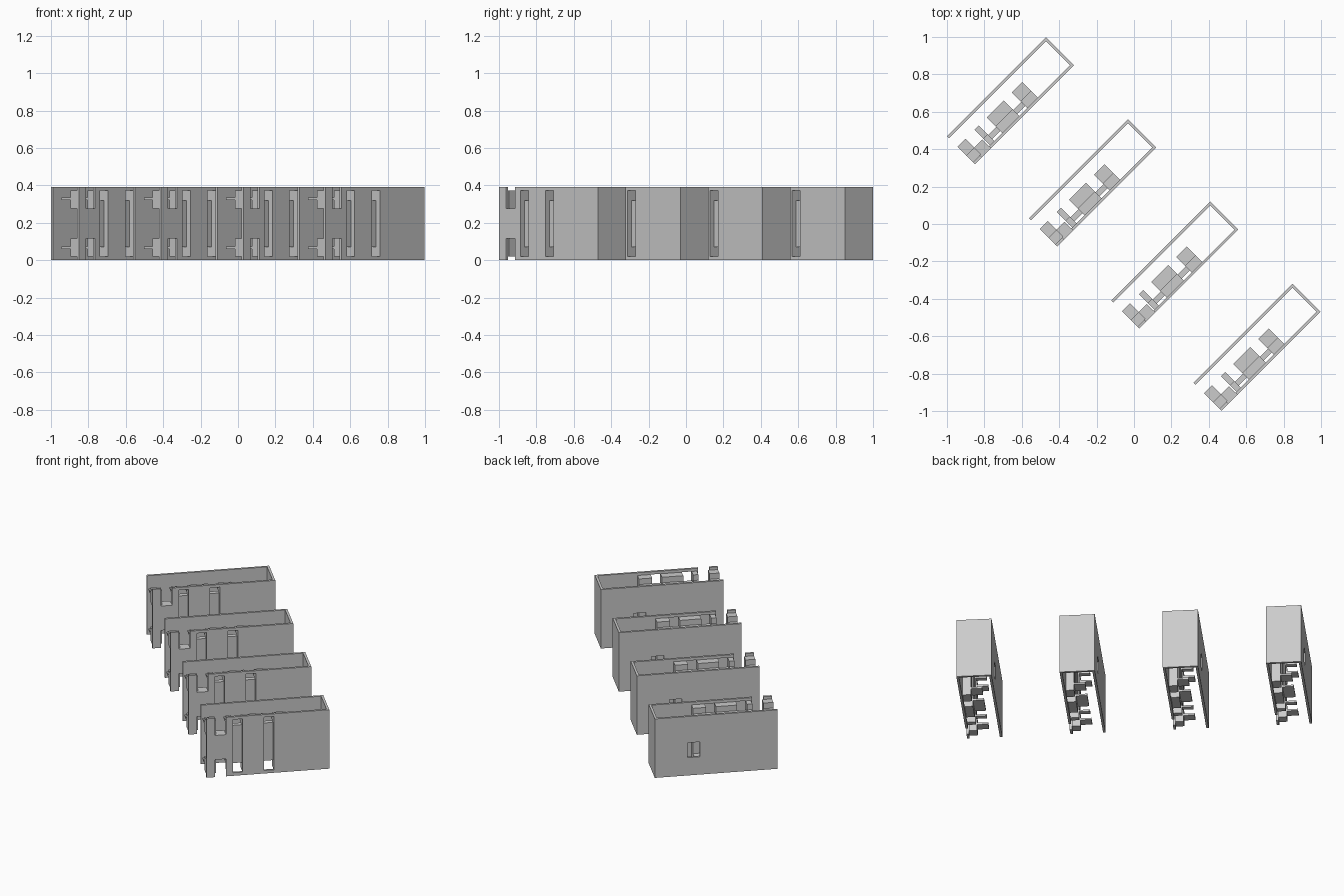
import bpy, bmesh, math
from mathutils import Matrix, Vector

if "Cube" in bpy.data.objects:
    bpy.data.objects.remove(bpy.data.objects["Cube"], do_unlink=True)

grey = bpy.data.materials.new("light_grey")
grey.use_nodes = True
grey.diffuse_color = (0.6, 0.6, 0.6, 1)
grey.node_tree.nodes["Principled BSDF"].inputs["Base Color"].default_value = (0.6, 0.6, 0.6, 1)

L, W, H, T = 0.748, 0.212, 0.39, 0.015   # housing length, width, height, wall
DEEP, REACH = 0.065, 0.132               # rib depth, flange reach
LOW, HIGH = 0.02, 0.372                  # slot bottom and top
NOTCH_LOW, NOTCH_HIGH = 0.115, 0.276
END, RIB = 0.052, 0.12                   # end post edge, first rib start
SLOTS = [(0.16, 0.22), (0.35, 0.41)]
RIBS = [(0.128, 0.16), (0.22, 0.35), (0.41, 0.49)]


def mesh_from_boxes(name, boxes):
    """Each box is its (along, across, height) ranges."""
    bm = bmesh.new()
    for ranges in boxes:
        lo, hi = (Vector([r[k] for r in ranges]) for k in (0, 1))
        bmesh.ops.create_cube(bm, size=1, matrix=Matrix.Translation((lo + hi) / 2)
                              @ Matrix.Diagonal((*(hi - lo), 1)))
    mesh = bpy.data.meshes.new(name)
    bm.to_mesh(mesh)
    bm.free()
    mesh.materials.append(grey)
    return mesh


full, skin = (0, H), (0, T)
levels = [(LOW, NOTCH_LOW), (NOTCH_HIGH, HIGH)]
fins = [(0.06, 0.072), (0.323, 0.335)]
parts = {}

# Back wall with a small window, built around the opening
back, win = (W - T, W), (0.474, 0.55)
parts["back_wall"] = [((0, win[0]), back, full), ((win[1], L), back, full),
                      (win, back, (0, 0.118)), (win, back, (0.216, H))]
parts["end_wall"] = [((L - T, L), (T, W - T), full)]

# Front wall: posts between the slots, thin rails above and below them
posts = [(0, END), (RIB, SLOTS[0][0]), (SLOTS[0][1], SLOTS[1][0]), (SLOTS[1][1], L)]
parts["front_wall"] = [(p, skin, full) for p in posts]
for s in SLOTS:
    parts["front_wall"] += [(s, skin, (0, LOW)), (s, skin, (HIGH, H))]

# Thick bridge across the open notch
parts["notch_bridge"] = [((END, RIB), (0, DEEP), (NOTCH_LOW, NOTCH_HIGH)),
                         ((0, END), skin, (NOTCH_LOW, NOTCH_HIGH))][:1]

# End hooks, one low and one high
parts["end_hooks"] = [((0, 0.06), (T, DEEP), z) for z in levels]

# Ribs behind the front wall, and the bar joining them behind the slots
parts["ribs"] = [(r, (T, DEEP), (LOW, HIGH)) for r in RIBS]
parts["slot_bars"] = [(s, (0.03, DEEP - 0.005), (0.07, 0.32)) for s in SLOTS]

# Thin flanges reaching inward from the hooks and ribs
parts["flanges"] = [(r, (DEEP, REACH), z) for r in [(0, 0.06)] + RIBS for z in fins]

# Four identical housings in a diagonal row
STEP = 0.4395
meshes = {name: mesh_from_boxes(name, boxes) for name, boxes in parts.items()}
for i in range(4):
    place = Matrix.Translation((-0.85 + STEP * i, 0.32 - STEP * i, 0)) @ Matrix.Rotation(math.pi / 4, 4, "Z")
    for name, mesh in meshes.items():
        obj = bpy.data.objects.new(f"{name}_{i + 1}", mesh)
        obj.matrix_world = place
        bpy.context.collection.objects.link(obj)
